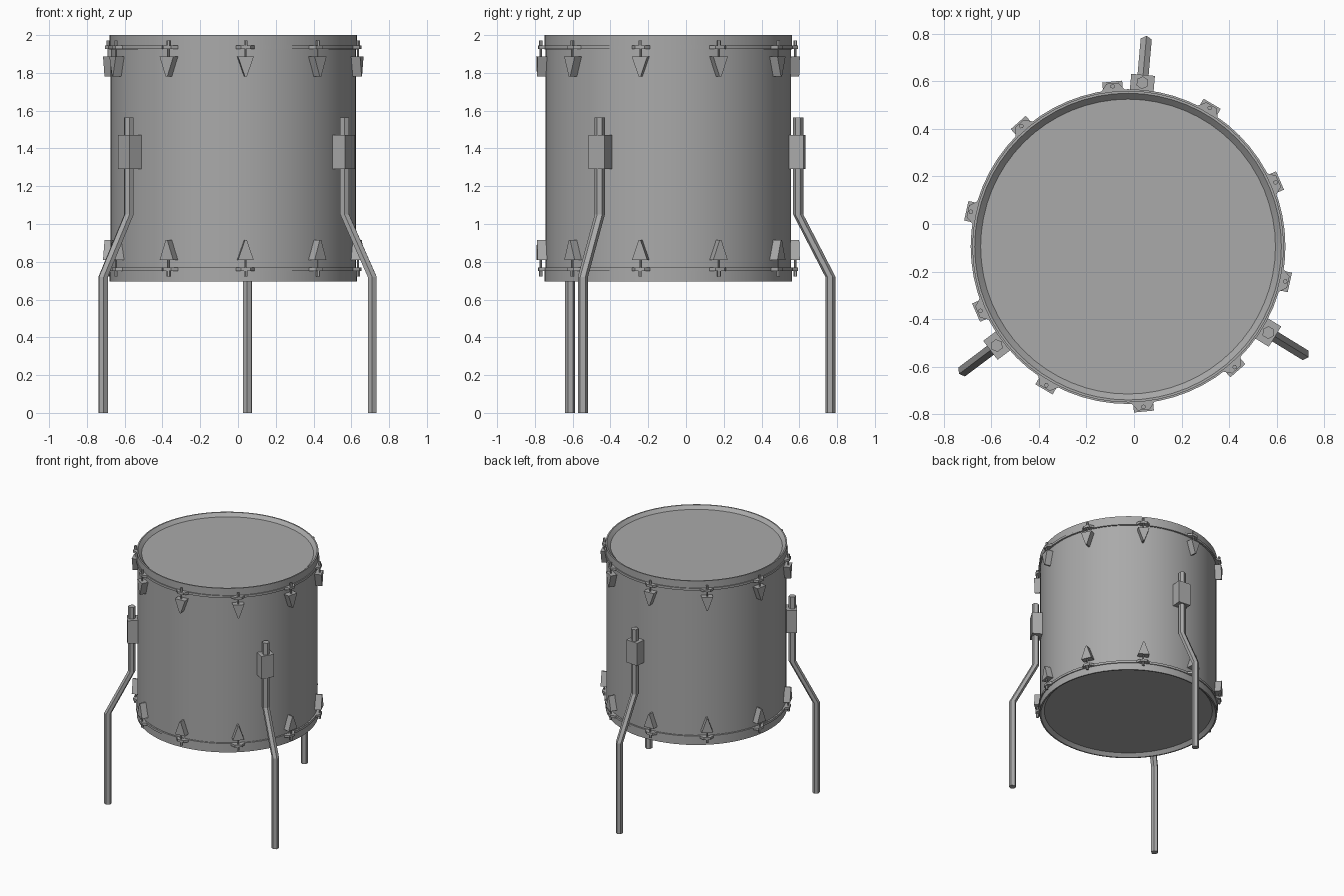
import bpy
import bmesh
from math import radians, pi, cos, sin
from mathutils import Matrix, Vector

cube = bpy.data.objects.get("Cube")
if cube:
    bpy.data.objects.remove(cube, do_unlink=True)

CENTRE = Vector((-0.025, -0.095, 0))
MID = 1.3475          # height of the shell's mirror plane
SEG = 64

grey = bpy.data.materials.new("plain grey")
grey.use_nodes = True
grey.diffuse_color = (0.4, 0.4, 0.4, 1)
grey.node_tree.nodes["Principled BSDF"].inputs["Base Color"].default_value = (0.4, 0.4, 0.4, 1)


def finish(name, bm, angle=0, smooth=False):
    """Make an object, placed around the drum axis at the given angle."""
    bmesh.ops.recalc_face_normals(bm, faces=bm.faces)
    mesh = bpy.data.meshes.new(name)
    bm.to_mesh(mesh)
    bm.free()
    mesh.materials.append(grey)
    obj = bpy.data.objects.new(name, mesh)
    bpy.context.collection.objects.link(obj)
    obj.matrix_world = Matrix.Translation(CENTRE) @ Matrix.Rotation(radians(angle), 4, 'Z')
    if smooth:
        bpy.ops.object.select_all(action='DESELECT')
        obj.select_set(True)
        bpy.context.view_layer.objects.active = obj
        bpy.ops.object.shade_smooth_by_angle(angle=radians(30))
    return obj


def flip(z, upper):
    return z if upper else 2 * MID - z


def prism(bm, points, offset):
    """Extrude a flat polygon along an offset."""
    face = bm.faces.new([bm.verts.new(p) for p in points])
    new = bmesh.ops.extrude_face_region(bm, geom=[face], use_keep_orig=True)["geom"]
    bmesh.ops.translate(bm, vec=offset, verts=[v for v in new if isinstance(v, bmesh.types.BMVert)])


def lathe(name, profile, closed=False, seg=SEG):
    bm = bmesh.new()
    rings = [[bm.verts.new((r * cos(2 * pi * i / seg), r * sin(2 * pi * i / seg), z))
              for i in range(seg)] for r, z in profile]
    pairs = list(zip(rings, rings[1:])) + ([(rings[-1], rings[0])] if closed else [])
    for a, b in pairs:
        for i in range(seg):
            j = (i + 1) % seg
            bm.faces.new((a[i], a[j], b[j], b[i]))
    return finish(name, bm, smooth=True)


def rod(bm, r, z0, z1, radius, sides=6):
    ring = [(r + radius * cos(2 * pi * i / sides), radius * sin(2 * pi * i / sides), z0)
            for i in range(sides)]
    prism(bm, ring, (0, 0, z1 - z0))


# Shell
lathe("shell", [(0.65, flip(1.93, False)), (0.65, 1.93)])

for upper in (True, False):
    side = "top" if upper else "bottom"

    # Hoop, flange and drum head
    lathe(side + "_hoop", [(r, flip(z, upper)) for r, z in
          [(0.655, 1.925), (0.655, 2.0), (0.645, 2.0), (0.62, 1.975), (0.62, 1.925)]], True)
    lathe(side + "_flange", [(r, flip(z, upper)) for r, z in
          [(0.645, 1.926), (0.662, 1.926), (0.662, 1.944), (0.645, 1.944)]], True)
    bm = bmesh.new()
    bmesh.ops.create_circle(bm, cap_ends=True, segments=24, radius=0.63,
                            matrix=Matrix.Translation((0, 0, flip(1.975, upper))))
    finish(side + "_head", bm)

    # Lugs with tension rods and hoop ears
    for k in range(10):
        angle = 95.5 + 36 * k
        bm = bmesh.new()
        prism(bm, [(0.64, y, flip(z, upper)) for y, z in
              [(-0.042, 1.886), (0.042, 1.886), (0.005, 1.78), (-0.005, 1.78)]], (0.057, 0, 0))
        finish(f"{side}_lug_{k + 1}", bm, angle)
        bm = bmesh.new()
        rod(bm, 0.677, flip(1.88, upper), flip(1.95, upper), 0.006)
        rod(bm, 0.677, flip(1.94, upper), flip(1.972, upper), 0.01)
        finish(f"{side}_tension_rod_{k + 1}", bm, angle)
        bm = bmesh.new()
        prism(bm, [(x, y, flip(1.926, upper)) for x, y in
              [(0.645, -0.06), (0.69, -0.025), (0.69, 0.025), (0.645, 0.06)]],
              (0, 0, 0.018 if upper else -0.018))
        finish(f"{side}_hoop_ear_{k + 1}", bm, angle)

# Legs: bent hexagonal rods held by brackets
for name, angle in (("back", 85), ("left", -31.5), ("right", 217)):
    bm = bmesh.new()
    rings = []
    for r, z in [(0.692, 1.565), (0.692, 1.05), (0.863, 0.72), (0.863, 0)]:
        rings.append([bm.verts.new((r + 0.027 * cos(pi * i / 3), 0.027 * sin(pi * i / 3), z))
                      for i in range(6)])
    for a, b in zip(rings, rings[1:]):
        for i in range(6):
            bm.faces.new((a[i], a[(i + 1) % 6], b[(i + 1) % 6], b[i]))
    bm.faces.new(rings[0])
    bm.faces.new(rings[-1])
    finish(name + "_leg", bm, angle)

    bm = bmesh.new()
    prism(bm, [(0.64, -0.05, 1.292), (0.725, -0.05, 1.292),
               (0.725, 0.05, 1.292), (0.64, 0.05, 1.292)], (0, 0, 0.18))
    finish(name + "_leg_bracket", bm, angle)
